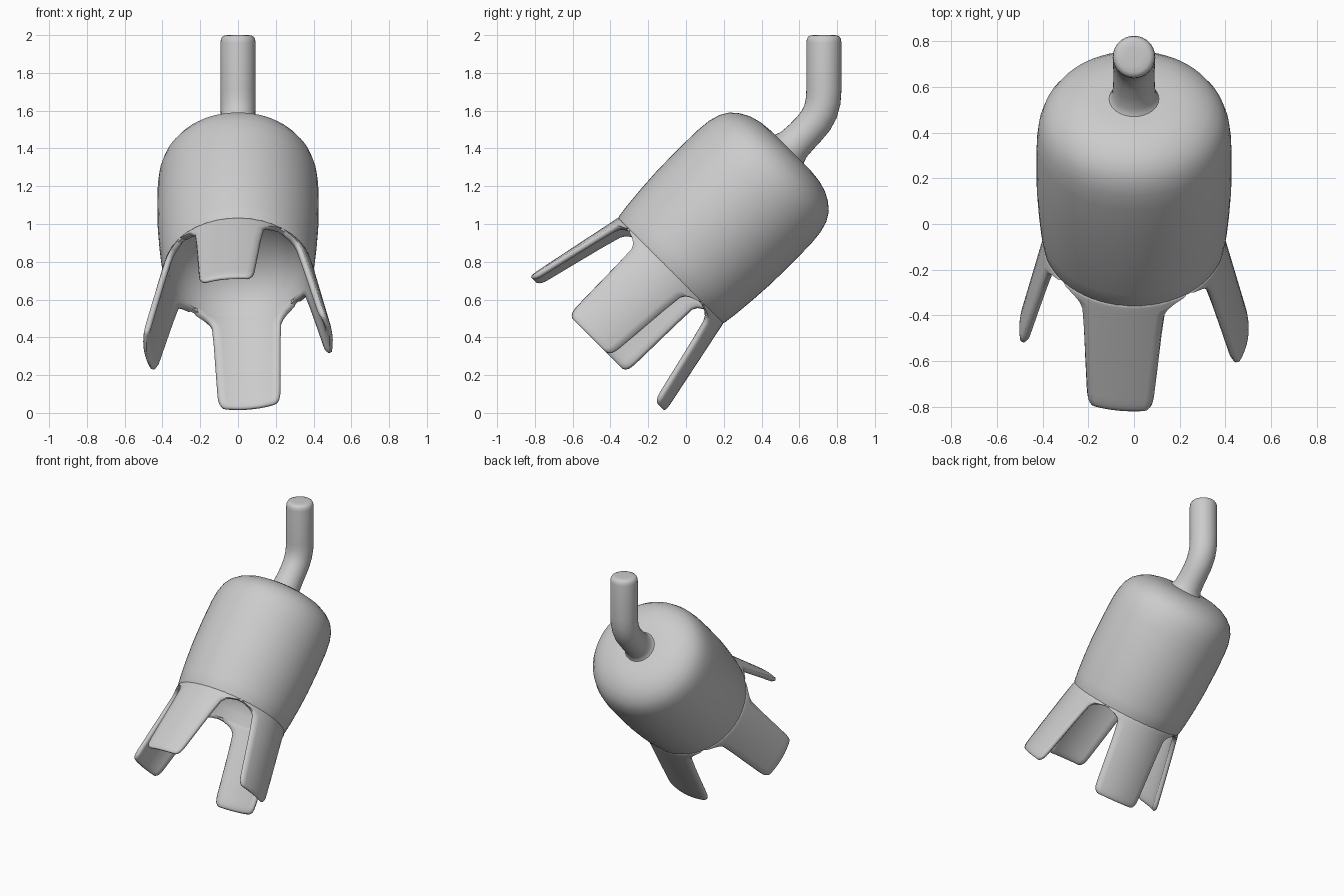
import bpy, bmesh, math
from mathutils import Vector

if "Cube" in bpy.data.objects:
    bpy.data.objects.remove(bpy.data.objects["Cube"], do_unlink=True)

grey = bpy.data.materials.new("plain grey")
grey.use_nodes = True
COLOUR = (0.6, 0.6, 0.6, 1)
grey.diffuse_color = COLOUR
grey.node_tree.nodes["Principled BSDF"].inputs["Base Color"].default_value = COLOUR

TILT = math.sqrt(0.5)
AXIS_HEIGHT = 0.59


def tilted(radius, angle, along):
    """Point around the bell axis, which leans back by 45 degrees."""
    x = radius * math.cos(angle)
    b = AXIS_HEIGHT + radius * math.sin(angle)
    return Vector((x, (along - b) * TILT, (along + b) * TILT))


def skin(name, rings, crease=40):
    """Join rings of equal length into a closed, smooth surface."""
    bm = bmesh.new()
    rows = [[bm.verts.new(p) for p in ring] for ring in rings]
    n = len(rows[0])
    for low, high in zip(rows, rows[1:]):
        for i in range(n):
            j = (i + 1) % n
            bm.faces.new((low[i], low[j], high[j], high[i]))
    bm.faces.new(rows[0])
    bm.faces.new(rows[-1])
    bmesh.ops.recalc_face_normals(bm, faces=bm.faces)
    mesh = bpy.data.meshes.new(name)
    bm.to_mesh(mesh)
    bm.free()
    mesh.materials.append(grey)
    obj = bpy.data.objects.new(name, mesh)
    bpy.context.collection.objects.link(obj)
    bpy.ops.object.select_all(action="DESELECT")
    obj.select_set(True)
    bpy.context.view_layer.objects.active = obj
    bpy.ops.object.shade_smooth_by_angle(angle=math.radians(crease))
    return obj


# Bell: rounded outer wall, rim and hollow underside (radius, distance along axis)
bell_profile = [
    (0.02, 1.375), (0.15, 1.374), (0.22, 1.367), (0.28, 1.35), (0.33, 1.323),
    (0.372, 1.287), (0.4, 1.24), (0.417, 1.18), (0.425, 1.1), (0.427, 0.95),
    (0.425, 0.8), (0.417, 0.67), (0.407, 0.56), (0.397, 0.485), (0.388, 0.465),
    (0.368, 0.465), (0.36, 0.485), (0.345, 0.55), (0.3, 0.63), (0.22, 0.69),
    (0.12, 0.725), (0.02, 0.735),
]
SIDES = 64
skin("bell", [[tilted(r, math.tau * i / SIDES, a) for i in range(SIDES)]
              for r, a in bell_profile], 60)


# Petals: curved tapering strips flaring out from the rim
def petal(name, direction, tip_half_width):
    top, tip, thick, steps = 0.48, -0.072, 0.034, 10
    rows = [  # distance along axis, width factor, thickness factor
        (0.48, 1.6, 0.9), (0.465, 1.5, 1), (0.452, 1.25, 1), (0.435, 1.1, 1),
        (0.41, 1.02, 1), (0.3, 1, 1), (0.15, 1, 1), (0, 1, 1), (-0.03, 0.99, 1),
        (-0.05, 0.96, 0.9), (-0.064, 0.9, 0.7), (tip, 0.82, 0.35),
    ]
    rings = []
    for along, wide, deep in rows:
        t = (top - along) / (top - tip)
        radius = 0.394 + 0.114 * t
        half = (0.2 + (tip_half_width - 0.2) * t) * wide / radius
        mid = radius - thick / 2
        d = thick / 2 * deep
        edge = 0.012 / radius
        spread = [half * (2 * i / steps - 1) for i in range(steps + 1)]
        ring = [tilted(mid + d, direction + s * (1 - edge / half), along) for s in spread]
        ring.append(tilted(mid, direction + half, along))
        ring += [tilted(mid - d, direction + s * (1 - edge / half), along)
                 for s in reversed(spread)]
        ring.append(tilted(mid, direction - half, along))
        rings.append(ring)
    skin(name, rings, 75)


TWIST = math.radians(7.5)
for k, (name, width) in enumerate([("left_petal", 0.165), ("front_petal", 0.15),
                                   ("right_petal", 0.165), ("lower_petal", 0.175)]):
    petal(name, TWIST + k * math.pi / 2, width)

# Stem: bent rod with a flared foot and softly rounded end (y, z, radius, lean)
stem_path = [
    (0.535, 1.385, 0.125, 45), (0.549, 1.399, 0.106, 45), (0.57, 1.42, 0.095, 45),
    (0.61, 1.46, 0.091, 45), (0.65, 1.502, 0.09, 43), (0.687, 1.547, 0.091, 34),
    (0.712, 1.595, 0.092, 22), (0.726, 1.65, 0.093, 10), (0.73, 1.71, 0.093, 0),
    (0.73, 1.96, 0.093, 0), (0.73, 1.98, 0.09, 0), (0.73, 1.993, 0.082, 0),
    (0.73, 1.999, 0.068, 0), (0.73, 2.0, 0.04, 0),
]


def stem_ring(y, z, radius, lean):
    lean = math.radians(lean)
    side = Vector((0, math.cos(lean), -math.sin(lean))) * radius
    angles = [math.tau * i / 32 for i in range(32)]
    return [Vector((radius * math.cos(a), y, z)) + side * math.sin(a) for a in angles]


skin("stem", [stem_ring(*p) for p in stem_path], 60)
